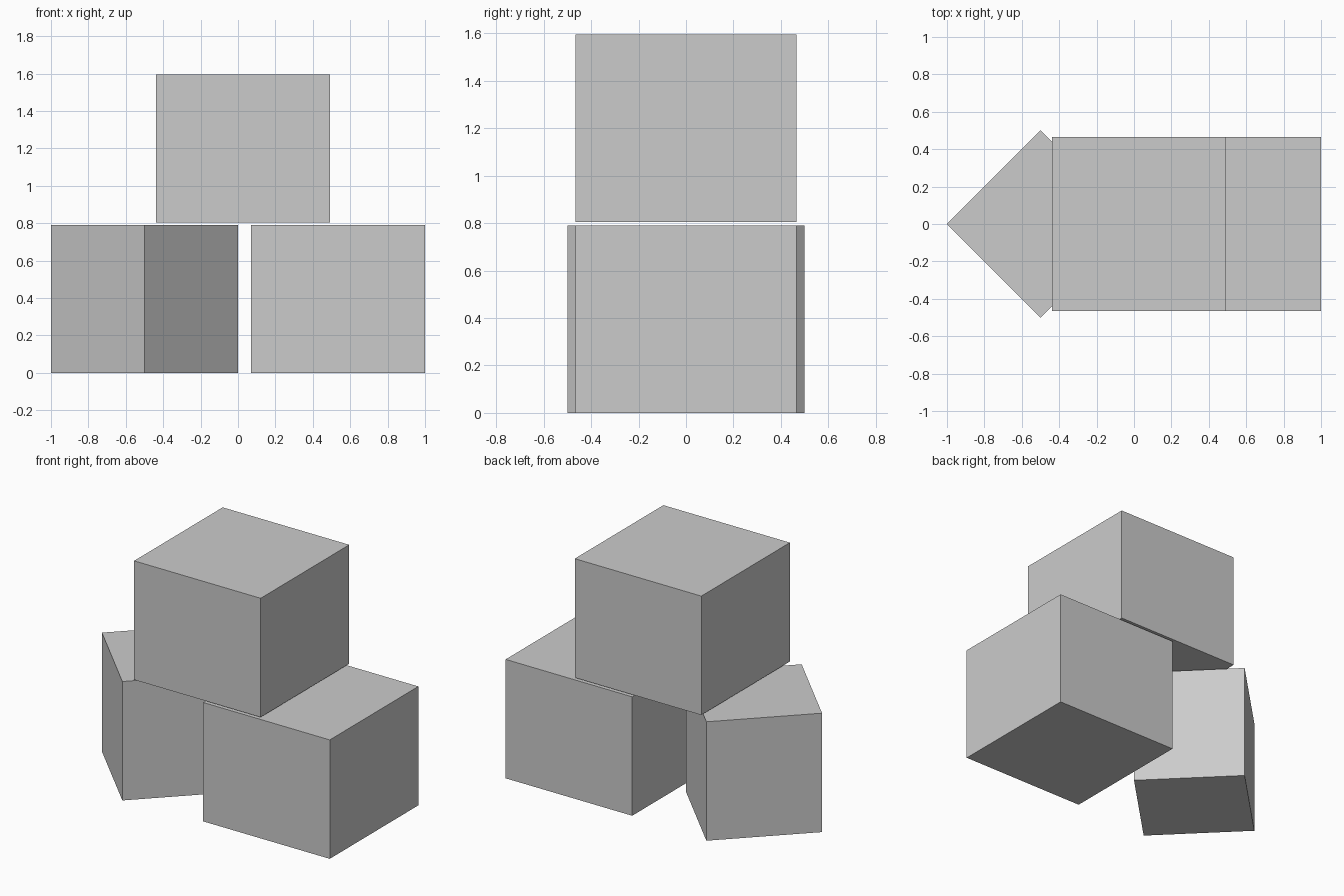
import bpy
import math

if "Cube" in bpy.data.objects:
    bpy.data.objects.remove(bpy.data.objects["Cube"])

grey = bpy.data.materials.new("plain grey")
grey.diffuse_color = (0.6, 0.6, 0.6, 1)
grey.use_nodes = True
grey.node_tree.nodes["Principled BSDF"].inputs["Base Color"].default_value = grey.diffuse_color


def block(name, size, location, turn=0):
    bpy.ops.mesh.primitive_cube_add(size=1, location=location, rotation=(0, 0, turn))
    ob = bpy.context.object
    ob.name = name
    ob.scale = size
    bpy.ops.object.transform_apply(location=False, rotation=False, scale=True)
    ob.data.materials.append(grey)
    return ob


H = 0.79              # block height
W = 0.93              # width of the straight blocks
D = math.sqrt(0.5)    # side of the turned block

# two blocks on the ground, one turned by an eighth of a circle
block("left_block", (D, D, H), (-0.5, 0, H / 2), math.pi / 4)
block("right_block", (W, W, H), (0.535, 0, H / 2))

# block resting across the gap, with a thin clearance
block("top_block", (W, W, H), (0.027, 0, 1.2))
